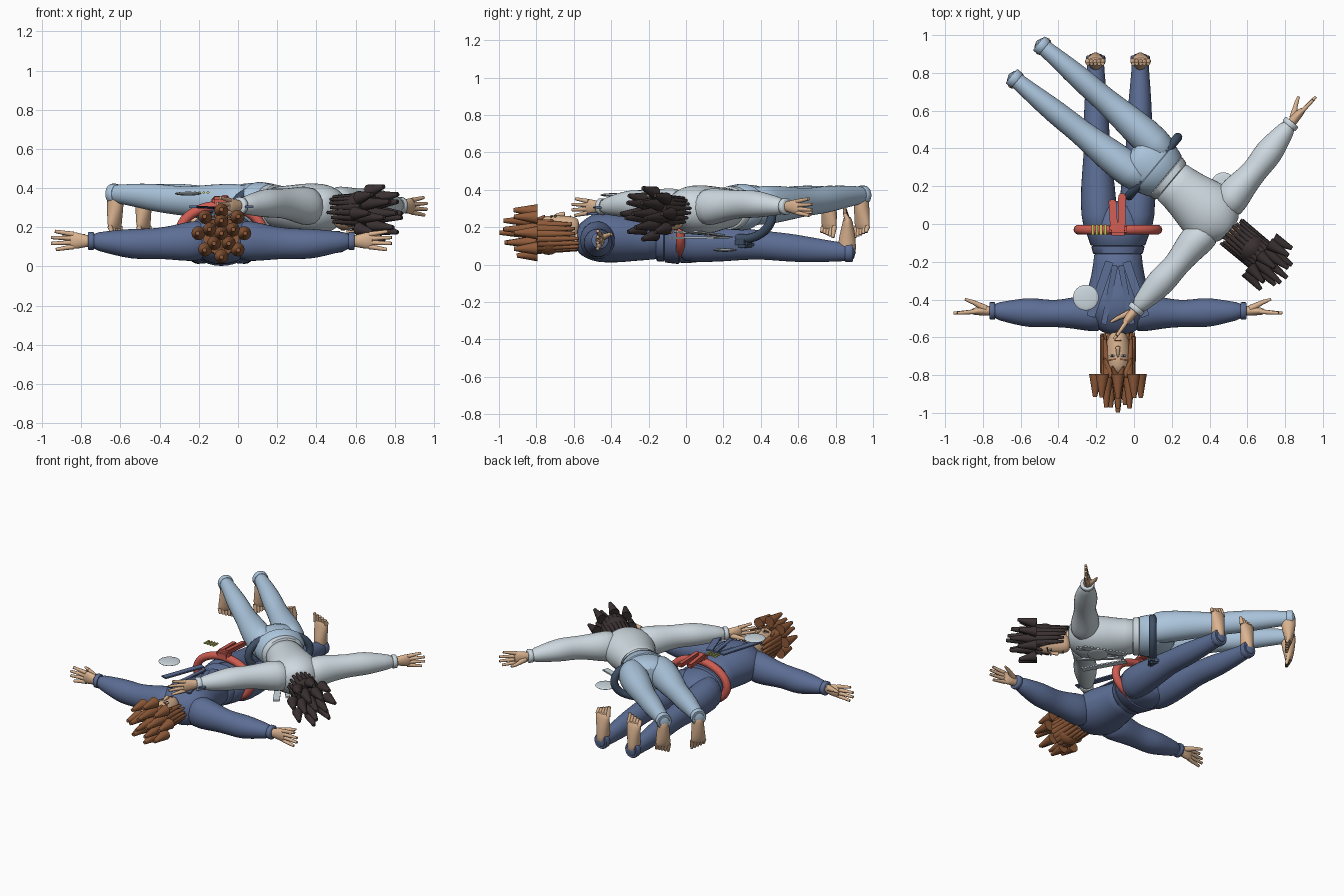
import bpy, bmesh, random
from math import sin, cos, pi, radians
from mathutils import Vector, Matrix

random.seed(4)
cube = bpy.data.objects.get("Cube")
if cube:
    bpy.data.objects.remove(cube)


def material(name, *rgb):
    m = bpy.data.materials.new(name)
    m.use_nodes = True
    m.diffuse_color = (*rgb, 1)
    m.node_tree.nodes["Principled BSDF"].inputs["Base Color"].default_value = (*rgb, 1)
    return m


NAVY = material("navy cloth", .108, .155, .30)
SKY = material("sky blue cloth", .41, .56, .72)
PALE = material("pale grey cloth", .61, .69, .74)
SKIN = material("skin", .70, .45, .28)
BROWN = material("brown hair", .28, .105, .042)
DARK = material("dark hair", .042, .03, .031)
RED = material("red belt", .62, .11, .085)
SLATE = material("slate belt", .053, .085, .14)
YELLOW = material("yellow stripe", .58, .58, .13)

# Each figure lives in its own frame: x = its left, y = towards the head, z = its front
pose = Matrix()
prefix = ""


def add(name, bm, mat, sub=0):
    bmesh.ops.recalc_face_normals(bm, faces=bm.faces)
    mesh = bpy.data.meshes.new(name)
    bm.to_mesh(mesh)
    bm.free()
    mesh.materials.append(mat)
    ob = bpy.data.objects.new(prefix + name, mesh)
    bpy.context.collection.objects.link(ob)
    ob.matrix_world = pose
    if sub:
        ob.modifiers.new("Smooth", "SUBSURF").levels = sub
    bpy.ops.object.select_all(action="DESELECT")
    ob.select_set(True)
    bpy.context.view_layer.objects.active = ob
    bpy.ops.object.shade_smooth_by_angle(angle=radians(50))


def loft(name, axis, rings, mat, side=1, n=16, sub=1):
    """Skin elliptical rings (x, y, z, radius_a, radius_b) stacked along an axis."""
    bm = bmesh.new()
    loops = []
    for x, y, z, a, b in rings:
        loop = []
        for i in range(n):
            c, s = a * cos(2 * pi * i / n), b * sin(2 * pi * i / n)
            off = {"x": (0, c, s), "y": (c, 0, s), "z": (c, s, 0)}[axis]
            p = Vector((x, y, z)) + Vector(off)
            p.x *= side
            loop.append(bm.verts.new(p))
        loops.append(loop)
    for l, m in zip(loops, loops[1:]):
        for i in range(n):
            bm.faces.new((l[i], l[(i + 1) % n], m[(i + 1) % n], m[i]))
    bm.faces.new(loops[0])
    bm.faces.new(loops[-1])
    add(name, bm, mat, sub)


def cone_into(bm, p, q, r1, r2, n=10):
    p, q = Vector(p), Vector(q)
    m = Matrix.Translation((p + q) / 2) @ (q - p).to_track_quat("Z", "Y").to_matrix().to_4x4()
    bmesh.ops.create_cone(bm, cap_ends=True, segments=n, radius1=r1, radius2=r2,
                          depth=(q - p).length, matrix=m)


def ball(name, c, r, mat):
    bm = bmesh.new()
    bmesh.ops.create_uvsphere(bm, u_segments=24, v_segments=14, radius=1,
                              matrix=Matrix.Translation(c) @ Matrix.Diagonal((*r, 1)))
    add(name, bm, mat)


def plate(name, p, q, width, thick, mat):
    p, q = Vector(p), Vector(q)
    d = (q - p).normalized()
    side = d.cross(Vector((0, 0, 1))).normalized()
    rot = Matrix((side, d, side.cross(d))).transposed().to_4x4()
    bm = bmesh.new()
    bmesh.ops.create_cube(bm, size=1, matrix=Matrix.Translation((p + q) / 2) @ rot
                          @ Matrix.Diagonal((width, (q - p).length, thick, 1)))
    bmesh.ops.bevel(bm, geom=bm.edges[:], offset=thick * .25, segments=2, affect="EDGES")
    add(name, bm, mat)


def head_and_hair(hair, splay):
    loft("neck", "y", [(0, .05, .135, .055, .055), (0, .17, .145, .048, .05)], SKIN)
    loft("head", "y", [(0, .11, .2, .028, .035), (0, .13, .19, .052, .068),
                       (0, .19, .17, .07, .094), (0, .26, .165, .077, .102),
                       (0, .32, .165, .066, .092), (0, .35, .165, .03, .04)], SKIN)
    loft("nose", "y", [(0, .185, .268, .016, .016), (0, .2, .27, .013, .016),
                       (0, .25, .262, .006, .006)], SKIN, n=8)
    ball("mouth", (0, .157, .258), (.02, .003, .004), BROWN)
    for s in (1, -1):
        ball("eye", (s * .03, .238, .258), (.014, .007, .006), PALE)
        ball("pupil", (s * .03, .238, .2625), (.006, .006, .003), DARK)
        plate("eyebrow", (s * .014, .255, .262), (s * .048, .262, .252), .008, .008, hair)
        ball("ear", (s * .077, .215, .16), (.012, .027, .018), SKIN)
    # Hair cap with strands hanging round the sides and back, longest at the back
    ball("hair_cap", (0, .275, .152), (.086, .083, .1), hair)
    bm = bmesh.new()
    for k in range(15):
        a = radians(-217 + k * 254 / 14)
        x, z = cos(a), sin(a)
        cone_into(bm, (x * .068, .34, .165 + z * .082),
                  (x * .088, .12 + z * .035 + random.random() * .035, .165 + z * .085), .027, .008)
    for s in (1, -1):
        cone_into(bm, (s * .035, .345, .22), (s * .072, .25, .235), .024, .005)
        cone_into(bm, (s * .012, .345, .225), (s * .03, .295, .262), .02, .005)
    add("hair_strands", bm, hair)
    # Crown of blunt spikes
    bm = bmesh.new()
    for count, rad, base, tip in ((8, .117, .335, .44), (5, .062, .34, .495), (1, 0, .345, .525)):
        for k in range(count):
            a = 2 * pi * k / count + pi / 2
            x, z = cos(a) * rad, sin(a) * rad
            cone_into(bm, (x, base, .17 + z),
                      (x * (1 + splay), tip + random.random() * .025, .17 + z * (1 + splay)),
                      .036, .011, 12)
    add("hair_spikes", bm, hair)


def limbs(jacket, trousers, s):
    loft("sleeve", "x", [(.06, .022, .135, .088, .1), (.15, .012, .13, .1, .108),
                         (.24, .01, .122, .084, .09), (.34, .016, .117, .069, .078),
                         (.43, .01, .115, .08, .08), (.5, .008, .118, .077, .073),
                         (.59, .004, .125, .057, .056), (.67, 0, .13, .042, .042)], jacket, s)
    loft("cuff", "x", [(.65, 0, .13, .043, .043), (.654, 0, .13, .046, .046),
                       (.676, 0, .13, .046, .046), (.68, 0, .13, .042, .042)], jacket, s, 20, 0)
    # Hand with spread fingers
    loft("palm", "x", [(.65, 0, .13, .026, .028), (.69, 0, .13, .026, .03),
                       (.735, 0, .132, .024, .044), (.78, .004, .133, .016, .044)], SKIN, s)
    bm = bmesh.new()
    for k, tip in enumerate((.845, .87, .87, .85)):
        off = k - 1.5
        cone_into(bm, (s * .755, .004, .133 + off * .021), (s * tip, .012, .133 + off * .031),
                  .0135, .0085)
    cone_into(bm, (s * .7, -.012, .145), (s * .775, -.05, .16), .02, .011)
    cone_into(bm, (s * .77, -.047, .159), (s * .81, -.062, .163), .0125, .007)
    add("fingers", bm, SKIN)
    # Trouser leg and ankle cuff
    loft("trouser_leg", "y", [(.09, -.4, .13, .085, .108), (.1, -.5, .122, .1, .114),
                              (.106, -.66, .114, .093, .1), (.11, -.82, .108, .073, .08),
                              (.112, -.92, .1, .069, .078), (.115, -1.04, .088, .068, .077),
                              (.118, -1.2, .073, .054, .061), (.118, -1.31, .067, .045, .05),
                              (.118, -1.37, .067, .042, .045)], trousers, s)
    loft("ankle_cuff", "y", [(.118, -1.31, .067, .046, .05), (.118, -1.316, .067, .051, .054),
                             (.118, -1.345, .067, .051, .054), (.118, -1.352, .067, .046, .05)],
         trousers, s, 20, 0)
    # Bare foot, toes leaning back towards the shin
    loft("foot", "z", [(.118, -1.325, .045, .038, .045), (.118, -1.32, .105, .039, .05),
                       (.118, -1.323, .165, .045, .042), (.12, -1.325, .225, .052, .028),
                       (.12, -1.322, .262, .05, .019)], SKIN, s)
    bm = bmesh.new()
    for k in range(5):
        x = s * (.08 + k * .02)
        cone_into(bm, (x, -1.323, .24), (x, -1.308, .302 - k * .007), .015, .0095)
    add("toes", bm, SKIN)


def figure(jacket, trousers, belt, hair, splay, striped):
    head_and_hair(hair, splay)
    loft("jacket_body", "y", [(0, -.345, .138, .135, .115), (0, -.25, .14, .127, .115),
                              (0, -.13, .148, .158, .137), (0, -.03, .15, .183, .143),
                              (0, .045, .144, .165, .127), (0, .1, .138, .105, .09),
                              (0, .125, .135, .064, .066)], jacket, n=20)
    loft("hips", "y", [(0, -.3, .135, .125, .108), (0, -.42, .131, .172, .126),
                       (0, -.52, .122, .178, .117), (0, -.585, .115, .1, .08)], trousers, n=20)
    loft("waistband", "y", [(0, -.345, .135, .138, .118), (0, -.35, .135, .146, .124),
                            (0, -.42, .133, .17, .13), (0, -.425, .133, .164, .122)],
         trousers, n=32, sub=0)
    loft("jacket_hem", "y", [(0, -.3, .138, .125, .11), (0, -.305, .138, .132, .12),
                             (0, -.34, .138, .141, .122), (0, -.345, .138, .133, .115)],
         jacket, n=32, sub=0)
    for s in (1, -1):
        limbs(jacket, trousers, s)
        plate("lapel", (s * .145, .03, .305), (s * .045, -.26, .3), .045, .011, jacket)
        plate("inner_lapel", (s * .075, .07, .27), (s * .015, -.24, .29), .03, .012, jacket)
    ball("chest_disc", (.17, -.07, .372), (.068, .068, .01), PALE)
    # Rounded belt ring swept round the waist
    n, m, r = 40, 10, .026
    bm = bmesh.new()
    grid = []
    for i in range(n):
        a = 2 * pi * i / n
        grid.append([bm.verts.new(((.209 + r * cos(t)) * cos(a), -.43 + r * sin(t),
                                   .178 + (.132 + r * cos(t)) * sin(a)))
                     for t in (2 * pi * j / m for j in range(m))])
    for i in range(n):
        g, h = grid[i], grid[(i + 1) % n]
        for j in range(m):
            bm.faces.new((g[j], g[(j + 1) % m], h[(j + 1) % m], h[j]))
    add("belt", bm, belt)
    plate("belt_knot", (0, -.46, .33), (0, -.4, .33), .095, .055, belt)
    plate("belt_tail", (.02, -.42, .345), (.03, -.59, .335), .04, .03, belt)
    plate("belt_tail", (-.018, -.42, .35), (-.022, -.62, .34), .04, .03, belt)
    if striped:
        for k in range(4):
            x = .068 + k * .022
            plate("belt_stripe", (x, -.457, .378), (x, -.403, .378), .014, .009, YELLOW)


# Lower figure lies on its back
prefix = "lower_"
pose = Matrix.Translation((-.085, -.46, 0)) @ Matrix.Rotation(pi, 4, "Z")
figure(NAVY, NAVY, RED, BROWN, .04, True)

# Upper figure lies face down across it
prefix = "upper_"
left, up, front = Vector((.64, .768, 0)), Vector((.768, -.64, 0)), Vector((0, 0, -1))
pose = (Matrix.Translation((.42, .04, .435))
        @ Matrix((left, up, front)).transposed().to_4x4() @ Matrix.Scale(.96, 4))
figure(PALE, SKY, SLATE, DARK, .22, False)
